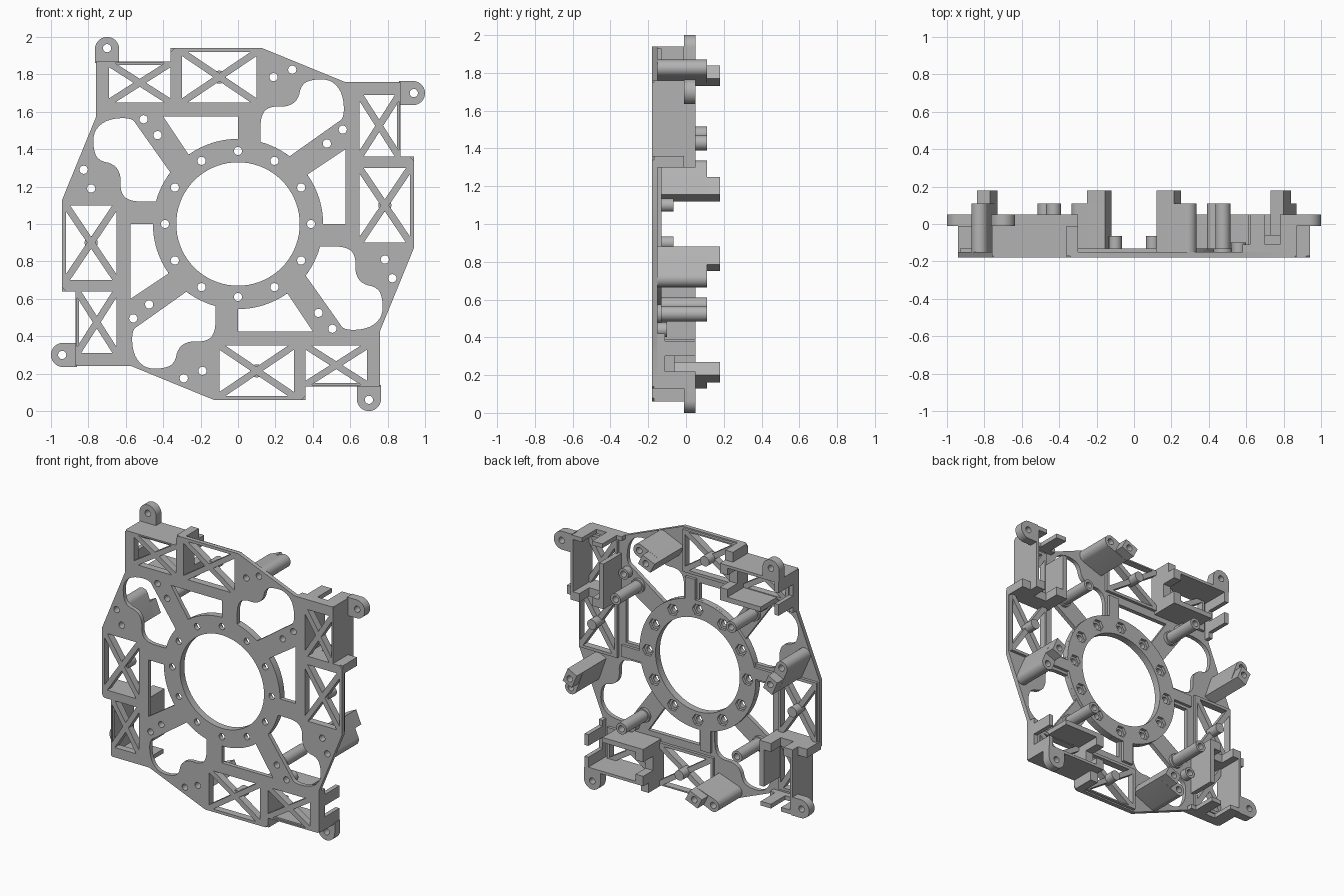
import bpy
from math import sin, cos, pi, hypot, radians

old = bpy.data.objects.get("Cube")
if old:
    bpy.data.objects.remove(old)

GREY = (0.45, 0.45, 0.45, 1)
mat = bpy.data.materials.new("plain grey")
mat.use_nodes = True
mat.diffuse_color = GREY
mat.node_tree.nodes["Principled BSDF"].inputs["Base Color"].default_value = GREY

FRONT, PLATE, RIB, WALL = -0.18, -0.15, -0.13, 0.05
RING, HOLE = 0.455, 0.022


def arc(cx, cz, r, a0, a1, n):
    return [(cx + r * cos(radians(a0 + (a1 - a0) * i / n)),
             cz + r * sin(radians(a0 + (a1 - a0) * i / n))) for i in range(n + 1)]


def circle(cx, cz, r, n=32):
    return arc(cx, cz, r, 0, 360, n)[:-1]


def rect(x0, x1, z0, z1):
    return [(x0, z0), (x1, z0), (x1, z1), (x0, z1)]


def turn(loop, k):
    """Rotate a loop clockwise by k quarter turns."""
    for _ in range(k):
        loop = [(z, -x) for x, z in loop]
    return loop


def soften(pts, rounds=2):
    """Corner cutting that keeps both ends."""
    for _ in range(rounds):
        out = [pts[0]]
        for (ax, az), (bx, bz) in zip(pts, pts[1:]):
            out += [(ax * .75 + bx * .25, az * .75 + bz * .25),
                    (ax * .25 + bx * .75, az * .25 + bz * .75)]
        pts = out + [pts[-1]]
    return pts


def slab(name, loops, y0, y1):
    """Extruded flat shape; the inner loops become holes."""
    cu = bpy.data.curves.new(name, 'CURVE')
    cu.dimensions = '2D'
    cu.fill_mode = 'BOTH'
    cu.extrude = (y1 - y0) / 2
    for loop in loops:
        sp = cu.splines.new('POLY')
        sp.points.add(len(loop) - 1)
        for p, (x, z) in zip(sp.points, loop):
            p.co = (x, z, 0, 1)
        sp.use_cyclic_u = True
    tmp = bpy.data.objects.new(name + "_curve", cu)
    bpy.context.collection.objects.link(tmp)
    bpy.context.view_layer.update()
    dg = bpy.context.evaluated_depsgraph_get()
    me = bpy.data.meshes.new_from_object(tmp.evaluated_get(dg))
    bpy.data.objects.remove(tmp)
    me.name = name
    me.materials.clear()
    me.materials.append(mat)
    ob = bpy.data.objects.new(name, me)
    bpy.context.collection.objects.link(ob)
    ob.rotation_euler = (pi / 2, 0, 0)
    ob.location = (0, (y0 + y1) / 2, 1)
    bpy.ops.object.select_all(action='DESELECT')
    ob.select_set(True)
    bpy.context.view_layer.objects.active = ob
    bpy.ops.object.shade_smooth_by_angle(angle=radians(30))
    return ob


def cross_holes(x0, x1, z0, z1, w=0.018):
    """Four triangles that leave an X brace in a rectangular window."""
    cx, cz, hx, hz = (x0 + x1) / 2, (z0 + z1) / 2, (x1 - x0) / 2, (z1 - z0) / 2
    dv, dh = w * hypot(hx, hz) / hx, w * hypot(hx, hz) / hz
    tris = []
    for s in (1, -1):
        tris.append([(dh - hx, s * hz), (hx - dh, s * hz), (0, s * dv)])
        tris.append([(s * hx, dv - hz), (s * hx, hz - dv), (s * dh, 0)])
    return [[(cx + x, cz + z) for x, z in t] for t in tris]


# Shapes of one quarter
edge = [(-.76, .57), (-.76, .86), (-.75, .87), (-.36, .87), (-.36, .92), (-.34, .94), (.13, .94)]
windows = [(-.69, -.36, .65, .86), (-.30, .10, .65, .92)]
spoke_gap = [(-.40, .575), (0, .575)] + arc(0, 0, RING, 90, 125.5, 12)
lobe = soften([(.12, .44), (.12, .58), (.17, .63), (.26, .625), (.32, .66), (.34, .75), (.41, .775),
               (.50, .77), (.56, .70), (.57, .57), (.52, .535), (.28, .365)])
lobe += arc(0, 0, RING, 53, 74, 8)
tall_hole, short_hole = (.19, .785), (.29, .825)
spoke_hole, outer_hole = (.475, .43), (.56, .505)
bores = [circle(*c, HOLE, 20) for c in (tall_hole, short_hole, spoke_hole, outer_hole)]

# Front plate with all its openings
outline, openings = [], [circle(0, 0, .33, 72)]
bolts = [(.39 * sin(i * pi / 6), .39 * cos(i * pi / 6)) for i in range(12)]
openings += [circle(*b, HOLE, 20) for b in bolts]
for k in range(4):
    outline += turn(edge, k)
    for h in [spoke_gap, lobe] + bores + [t for w in windows for t in cross_holes(*w)]:
        openings.append(turn(h, k))
slab("front_plate", [outline] + openings, FRONT, PLATE)

# Thick hub ring with hexagonal nut pockets
slab("hub_ring", [circle(0, 0, RING, 72), circle(0, 0, .33, 72)]
     + [circle(*b, .042, 6) for b in bolts], PLATE - .01, RIB)

# Mounting parts: (name, loops, back start, back end)
tall_block = [(.12, .80), (.155, .73), (.25, .77), (.215, .84)]
post_base = [(.12, .80), (.155, .73)] + arc(*short_hole, .045, -68, 112, 14)
ear = [(-.765, .86), (-.635, .86)] + arc(-.70, .935, .065, 0, 180, 20)
parts = [
    ("post_base", [post_base, bores[0], bores[1]], PLATE - .01, .11),
    ("tall_post", [tall_block, bores[0]], .10, .18),
    ("spoke_post", [circle(*spoke_hole, .04), bores[2]], PLATE - .01, .11),
    ("spoke_post_foot", [circle(*spoke_hole, .05), bores[2]], PLATE - .01, RIB),
    ("spoke_boss", [circle(*outer_hole, .038), bores[3]], PLATE - .01, -.10),
    ("brace_boss", [circle(-.10, .785, .035)], PLATE - .01, -.065),
    ("ear", [ear, circle(-.70, .94, HOLE, 20)], -.01, WALL),
    ("arm_rib", [rect(.02, .10, .44, .60)], PLATE - .01, RIB),
    # open box behind the smaller window
    ("outer_wall", [rect(-.76, -.31, .85, .87)], PLATE - .02, WALL),
    ("inner_wall", [rect(-.62, -.30, .61, .645)], PLATE - .02, WALL),
    ("end_wall", [rect(-.36, -.30, .61, .94)], PLATE - .02, -.06),
    ("end_prong_inner", [rect(-.36, -.30, .61, .70)], -.07, WALL),
    ("end_prong_outer", [rect(-.36, -.30, .80, .87)], -.07, WALL),
    ("end_rim", [rect(-.36, -.30, .86, .94)], -.07, -.01),
    ("corner_wall", [rect(-.76, -.73, .58, .87)], PLATE - .02, -.11),
    ("corner_hook_inner", [rect(-.76, -.73, .62, .70)], -.12, WALL),
    ("corner_hook_outer", [rect(-.76, -.73, .78, .87)], -.12, WALL),
]
for i, (x0, x1, z0, z1) in enumerate(windows):
    frame = rect(x0 - .02, x1 + .02, z0 - .02, z1 + .01)
    parts.append(("brace_" + "ab"[i], [frame] + cross_holes(x0, x1, z0, z1), PLATE - .01, RIB))

sides = ("top", "left", "bottom", "right")
for k, side in enumerate(sides):
    for name, loops, y0, y1 in parts:
        slab(name + "_" + side, [turn(l, k) for l in loops], y0, y1)
